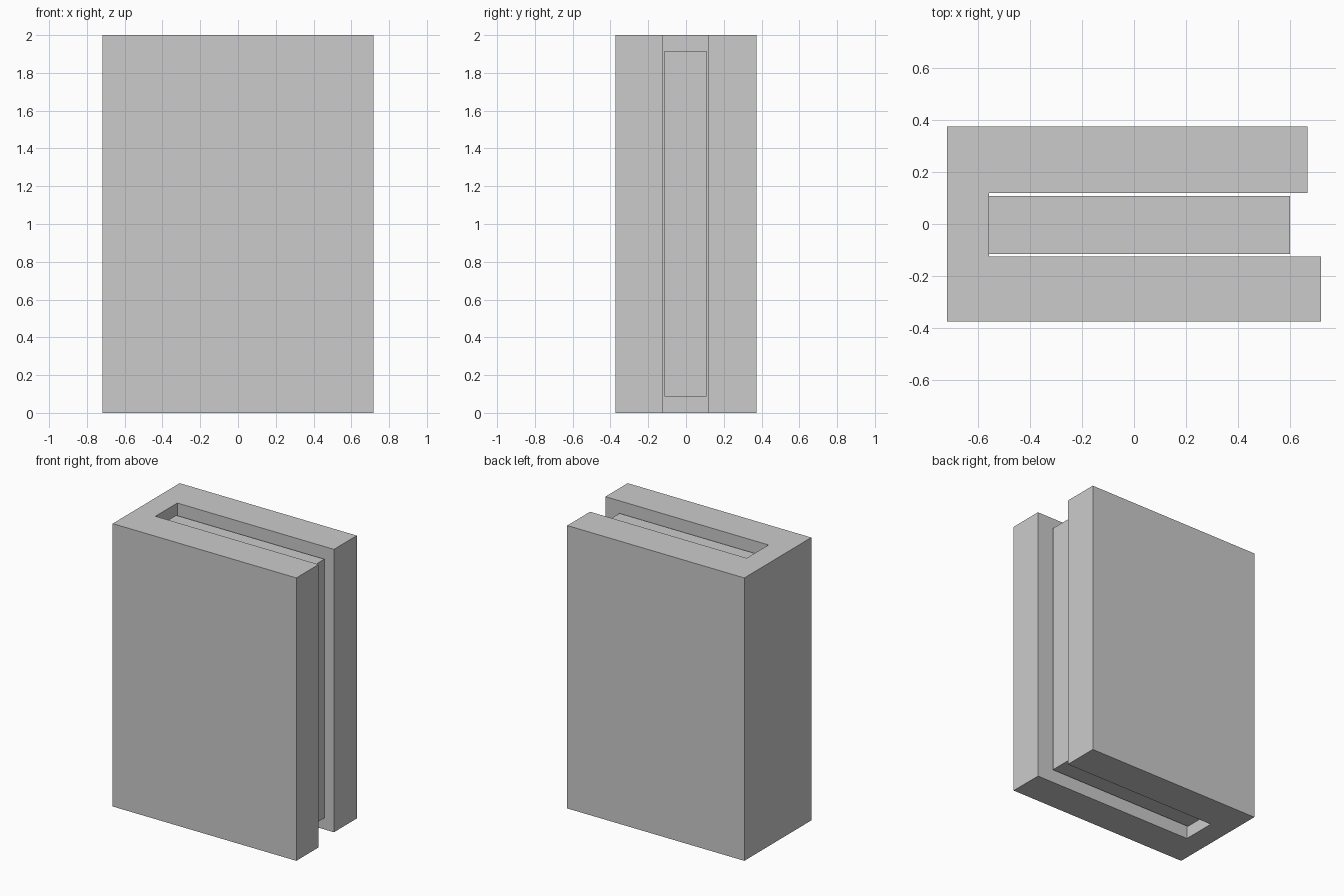
import bpy, bmesh

if "Cube" in bpy.data.objects:
    bpy.data.objects.remove(bpy.data.objects["Cube"])


def extrude_profile(name, points, z0, z1):
    """Prism from a plan outline between two heights."""
    bm = bmesh.new()
    base = bm.faces.new([bm.verts.new((x, y, z0)) for x, y in points])
    top = bmesh.ops.extrude_face_region(bm, geom=[base])["geom"]
    verts = [g for g in top if isinstance(g, bmesh.types.BMVert)]
    bmesh.ops.translate(bm, verts=verts, vec=(0, 0, z1 - z0))
    bmesh.ops.recalc_face_normals(bm, faces=bm.faces)
    mesh = bpy.data.meshes.new(name)
    bm.to_mesh(mesh)
    bm.free()
    obj = bpy.data.objects.new(name, mesh)
    bpy.context.collection.objects.link(obj)
    return obj


LEFT, SPINE_IN = -0.718, -0.558
FRONT_END, BACK_END = 0.718, 0.667
HALF = 0.374

# Cover: U-shaped in plan, front board slightly longer than the back
extrude_profile("book_cover", [
    (LEFT, -HALF), (FRONT_END, -HALF), (FRONT_END, -0.125),
    (SPINE_IN, -0.125), (SPINE_IN, 0.119), (BACK_END, 0.119),
    (BACK_END, HALF), (LEFT, HALF)], 0.0, 2.0)

# Page block: recessed slab between the boards
extrude_profile("page_block", [
    (SPINE_IN, -0.115), (0.60, -0.115), (0.60, 0.108), (SPINE_IN, 0.108)],
    0.087, 1.917)
